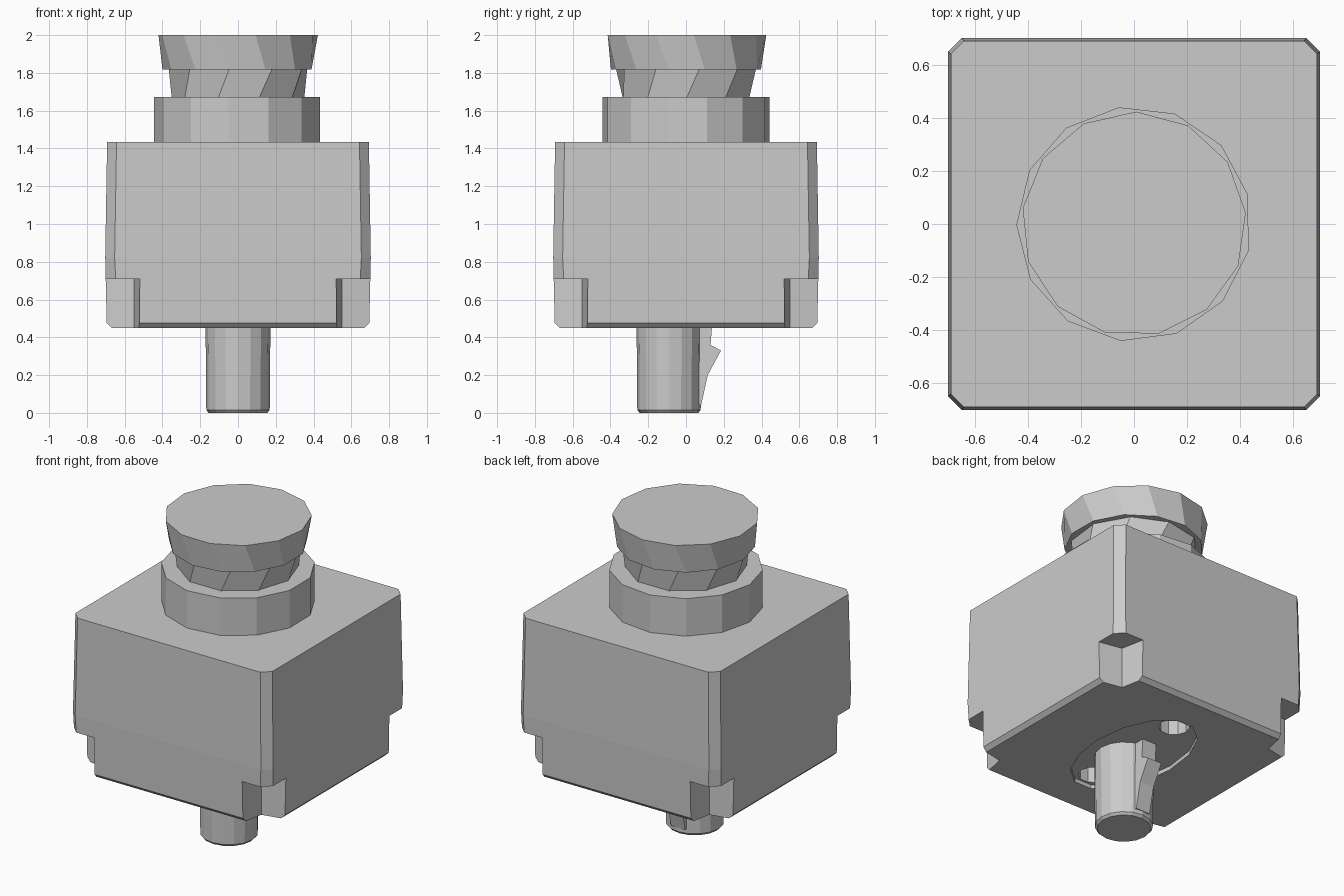
import bpy, bmesh
from math import cos, sin, pi
from mathutils import Vector

cube = bpy.data.objects.get("Cube")
if cube:
    bpy.data.objects.remove(cube, do_unlink=True)

grey = bpy.data.materials.new("plain grey")
grey.use_nodes = True
grey.diffuse_color = (0.6, 0.6, 0.6, 1)
grey.node_tree.nodes["Principled BSDF"].inputs["Base Color"].default_value = (0.6, 0.6, 0.6, 1)


def loft(name, rings, helper=False):
    """Closed solid through a stack of equal-length rings, bottom to top."""
    bm = bmesh.new()
    loops = [[bm.verts.new(p) for p in ring] for ring in rings]
    n = len(loops[0])
    for low, high in zip(loops, loops[1:]):
        for i in range(n):
            j = (i + 1) % n
            bm.faces.new((low[i], low[j], high[j], high[i]))
    bm.faces.new(loops[0][::-1])
    bm.faces.new(loops[-1])
    bmesh.ops.recalc_face_normals(bm, faces=bm.faces)
    mesh = bpy.data.meshes.new(name)
    bm.to_mesh(mesh)
    bm.free()
    mesh.materials.append(grey)
    obj = bpy.data.objects.new(name, mesh)
    bpy.context.collection.objects.link(obj)
    obj.hide_render = helper
    return obj


def circle(rx, ry, z, n, cx=0, cy=0, turn=0):
    return [(cx + rx * cos(2 * pi * i / n + turn), cy + ry * sin(2 * pi * i / n + turn), z)
            for i in range(n)]


def chamfered_square(h, c, z):
    return [(h, c - h, z), (h, h - c, z), (h - c, h, z), (c - h, h, z),
            (-h, h - c, z), (-h, c - h, z), (c - h, -h, z), (h - c, -h, z)]


def cut(target, cutters):
    for c in cutters:
        mod = target.modifiers.new("cut", 'BOOLEAN')
        mod.operation = 'DIFFERENCE'
        mod.solver = 'EXACT'
        mod.object = c
    bpy.context.view_layer.update()
    mesh = bpy.data.meshes.new_from_object(
        target.evaluated_get(bpy.context.evaluated_depsgraph_get()))
    target.modifiers.clear()
    target.data = mesh
    for c in cutters:
        bpy.data.objects.remove(c, do_unlink=True)


# Housing: slightly bulging box with chamfered corners
body = loft("housing", [chamfered_square(h, c, z) for h, c, z in
                        ((0.67, 0.06, 0.45), (0.695, 0.06, 0.475),
                         (0.703, 0.05, 0.82), (0.693, 0.05, 1.435))])

# Pockets at the four lower corners
cutters = []
pocket = [(0.5, 0.8), (0.55, 0.55), (0.8, 0.5), (0.8, 0.8)]
for sx in (-1, 1):
    for sy in (-1, 1):
        cutters.append(loft("pocket_cutter", [[(sx * x, sy * y, z) for x, y in pocket]
                                              for z in (0.3, 0.71)], True))
# Shallow oval recess underneath with two round holes
cutters.append(loft("recess_cutter", [circle(0.27, 0.47, z, 14) for z in (0.4, 0.475)], True))
for y in (-0.36, 0.36):
    cutters.append(loft("hole_cutter", [circle(0.09, 0.09, z, 10, cy=y) for z in (0.4, 0.58)], True))
cut(body, cutters)

# Stacked knob: collar, narrow neck, flared cap
loft("knob_collar", [circle(0.445, 0.445, z, 13, turn=0.25) for z in (1.43, 1.673)])
loft("knob_neck", [circle(0.35, 0.35, 1.66, 10), circle(0.375, 0.375, 1.83, 10, turn=0.2)])
loft("knob_cap", [circle(0.4, 0.4, 1.818, 13, turn=0.25), circle(0.425, 0.425, 2, 13, turn=0.1)])

# Shaft below, set slightly forward, with a bevelled foot
loft("shaft", [circle(r, r, z, 16, cy=-0.09) for r, z in
               ((0.155, 0), (0.168, 0.015), (0.172, 0.5))])

# Thin jagged key on the back of the shaft
outline = [(0.04, 0.05), (0.08, 0.04), (0.115, 0.2), (0.185, 0.33),
           (0.13, 0.36), (0.14, 0.49), (0.04, 0.49)]
loft("shaft_key", [[(x, y, z) for y, z in outline] for x in (-0.05, 0.05)])
